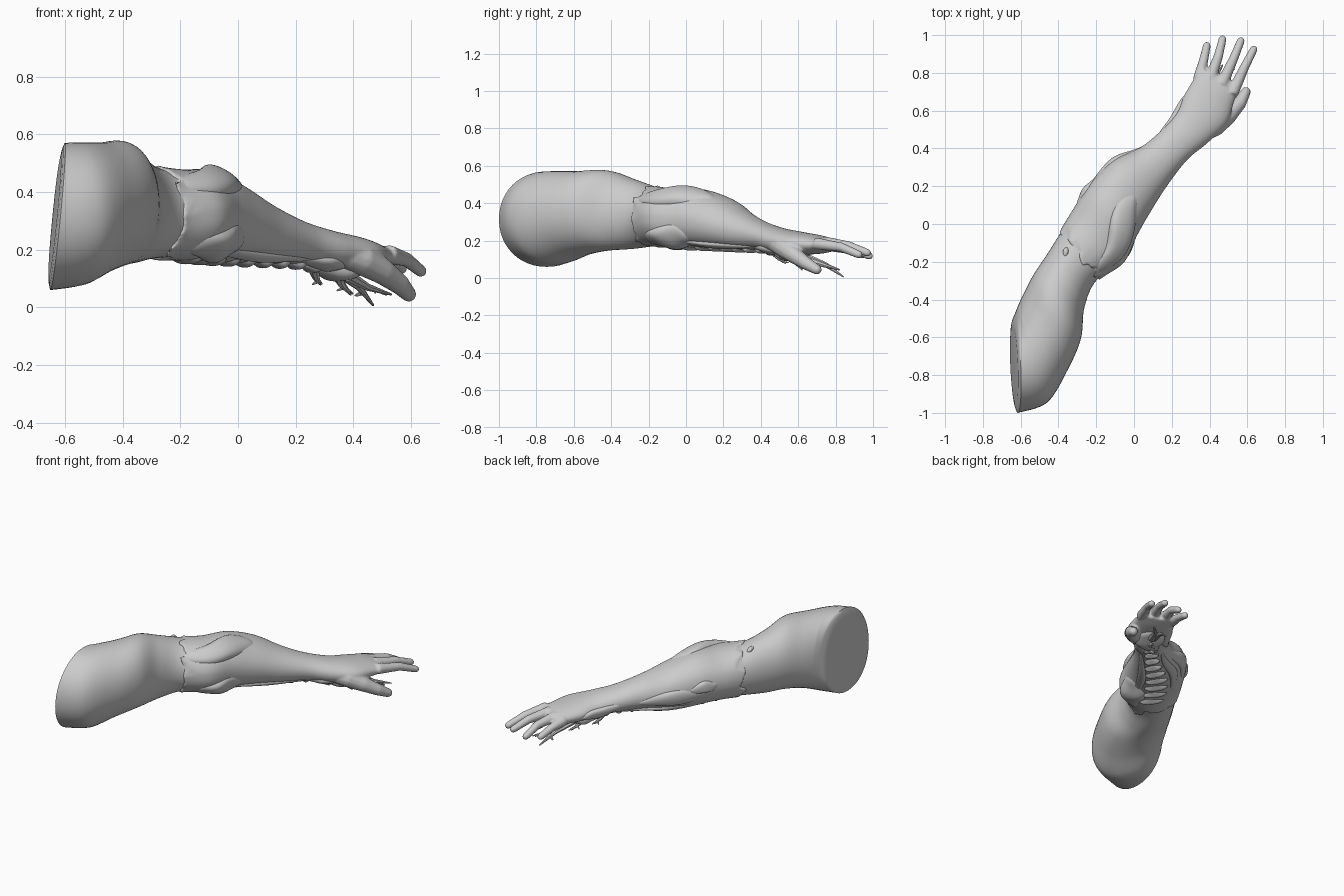
import bpy, bmesh, math, random
from mathutils import Vector as V

if "Cube" in bpy.data.objects:
    bpy.data.objects.remove(bpy.data.objects["Cube"])

random.seed(4)

# Arm sections: left xy, right xy, bottom z, top z
SEC = [(-.635, -.49, -.615, -1.0, .06, .57), (-.615, -.435, -.46, -.945, .078, .572),
       (-.58, -.36, -.355, -.78, .12, .572), (-.53, -.265, -.282, -.61, .145, .576),
       (-.46, -.16, -.262, -.44, .155, .53), (-.385, -.04, -.20, -.30, .17, .485),
       (-.325, .06, -.06, -.20, .17, .47), (-.235, .20, .01, -.06, .165, .47),
       (-.11, .33, .08, .06, .16, .425), (.03, .40, .17, .20, .155, .355),
       (.13, .48, .28, .34, .15, .30), (.22, .58, .39, .43, .13, .268),
       (.265, .68, .49, .53, .125, .248), (.32, .775, .53, .65, .13, .228),
       (.34, .83, .56, .735, .145, .205)]


def section(t):
    """Catmull-Rom interpolation of the section table."""
    n = len(SEC) - 1
    i = max(0, min(int(t), n - 1))
    f = t - i
    p = [SEC[max(0, min(k, n))] for k in (i - 1, i, i + 1, i + 2)]
    return [.5 * (2 * b + (c - a) * f + (2 * a - 5 * b + 4 * c - d) * f * f
                  + (3 * b - a - 3 * c + d) * f ** 3) for a, b, c, d in zip(*p)]


def surf(t, deg, off=0.0):
    """Point on the arm: 0 = right, 90 = top, 180 = left, 270 = bottom."""
    lx, ly, rx, ry, z0, z1 = section(t)
    c = V(((lx + rx) / 2, (ly + ry) / 2, (z0 + z1) / 2))
    across = V((rx - lx, ry - ly, 0)) / 2
    w, h = across.length + off, (z1 - z0) / 2 + off
    a = math.radians(deg)
    ca, sa = [math.copysign(abs(v) ** .96, v) for v in (math.cos(a), math.sin(a))]
    p = c + across.normalized() * (ca * w) + V((0, 0, sa * h))
    p.x += .025 * sa * max(0, 1 - t)       # leaning shoulder cut
    return p


def loft(bm, rings):
    rows = [[bm.verts.new(p) for p in r] for r in rings]
    n = len(rows[0])
    for a, b in zip(rows, rows[1:]):
        for k in range(n):
            bm.faces.new((a[k], a[(k + 1) % n], b[(k + 1) % n], b[k]))
    bm.faces.new(rows[0][::-1])
    bm.faces.new(rows[-1])


def tube(bm, pts, radii, n=12):
    """Tapered round tube through points with a rounded tip."""
    pts = [V(p) for p in pts]
    d = (pts[-1] - pts[-2]).normalized()
    r = radii[-1]
    pts += [pts[-1] + d * r * .6, pts[-1] + d * r * .95]
    radii = list(radii) + [r * .78, r * .25]
    rings = []
    for i, (p, r) in enumerate(zip(pts, radii)):
        t = (pts[min(i + 1, len(pts) - 1)] - pts[max(i - 1, 0)]).normalized()
        s = t.cross(V((0, 0, 1))).normalized()
        u = s.cross(t)
        rings.append([p + (s * math.cos(k * math.tau / n) + u * math.sin(k * math.tau / n)) * r
                      for k in range(n)])
    loft(bm, rings)


def finish(bm, name, angle=40):
    bmesh.ops.recalc_face_normals(bm, faces=bm.faces)
    me = bpy.data.meshes.new(name)
    bm.to_mesh(me)
    bm.free()
    ob = bpy.data.objects.new(name, me)
    bpy.context.collection.objects.link(ob)
    bpy.ops.object.select_all(action='DESELECT')
    ob.select_set(True)
    bpy.context.view_layer.objects.active = ob
    bpy.ops.object.shade_smooth_by_angle(angle=math.radians(angle))
    return ob


# Upper arm with softly rounded shoulder cut
bm = bmesh.new()
rings = [[surf(i / 8, k * 7.5) for k in range(48)] for i in range(47)]
mid = sum(rings[0], V()) / 48
for s, dx in ((.93, -.006), (.8, -.01)):
    rings.insert(0, [mid.lerp(surf(0, k * 7.5), s) + V((dx, 0, 0)) for k in range(48)])
loft(bm, rings)
finish(bm, "upper_arm", 60)

# Forearm skin with torn edge at the elbow, blended with the hand
def torn(deg):
    a = math.radians(deg)
    return 5.15 + .16 * math.sin(3 * a + 1) + .2 * math.sin(8 * a) + .1 * math.sin(17 * a)


bm = bmesh.new()
rings = []
for i in range(73):
    f = i / 72
    off = .009 * max(0, 1 - f * 1.5)
    rings.append([surf(torn(k * 4) * (1 - f) + 14 * f, k * 4, off) for k in range(90)])
loft(bm, rings)
FINGERS = [((.345, .77, .175), (.367, .86, .155), (.386, .945, .125)),
           ((.405, .77, .185), (.447, .89, .165), (.469, .98, .118)),
           ((.465, .74, .19), (.525, .87, .172), (.566, .97, .135)),
           ((.52, .69, .185), (.585, .83, .165), (.634, .925, .125))]
for a, b, c in FINGERS:
    tube(bm, (a, b, c), (.033, .025, .021))
tube(bm, ((.34, .46, .19), (.43, .52, .165), (.50, .575, .125), (.56, .64, .08), (.592, .70, .045)),
     (.04, .055, .046, .036, .027))
arm = finish(bm, "forearm_and_hand")
m = arm.modifiers.new("blend", 'REMESH')
m.mode = 'VOXEL'
m.voxel_size = .007
m.use_smooth_shade = True
m = arm.modifiers.new("soften", 'SMOOTH')
m.factor = .5
m.iterations = 4


# Raised growth plates following the arm surface
def plate(name, start, end, half, height, lump=.15):
    bm = bmesh.new()
    n, m = 40, 10
    (t0, a0), (t1, a1) = start, end
    rows = []
    for j in range(1, m + 1):
        r = j / m
        row = []
        for k in range(n):
            th = k * math.tau / n
            u = r * math.cos(th)
            v = r * math.sin(th) * (1 + lump * math.sin(3 * th + t0))
            s = (u + 1) / 2
            off = height * (1 - r ** 5) * (.8 + .2 * math.cos(5 * u + v)) - .012 * r ** 5
            row.append(bm.verts.new(surf(t0 + (t1 - t0) * s, a0 + (a1 - a0) * s + half * v, off)))
        rows.append(row)
    bm.faces.new(rows[0])
    for a, b in zip(rows, rows[1:]):
        for k in range(n):
            bm.faces.new((a[k], a[(k + 1) % n], b[(k + 1) % n], b[k]))
    finish(bm, name, 50)


plate("elbow_top_plate", (5.0, 38), (8.1, 74), 31, .034)
plate("elbow_side_plate", (5.4, -50), (7.5, -36), 34, .034)
plate("forearm_left_plate", (6.5, 196), (9.4, 192), 24, .02)
plate("forearm_left_ridge", (6.2, 178), (7.4, 180), 15, .022)
plate("wrist_left_plate", (9.9, 192), (12.2, 195), 34, .018)
plate("wrist_right_plate", (9.8, -62), (11.3, -58), 28, .016)
plate("elbow_boss", (4.5, 118), (4.85, 118), 8, .012, 0)
# Raised rims on both sides of the underside ribs
plate("underside_rim_right", (6.0, 304), (10.4, 306), 13, .018)
plate("underside_rim_left", (6.0, 234), (10.4, 232), 13, .018)

# Segmented ribs along the underside
for i in range(9):
    t = 5.9 + i * .54
    plate(f"underside_rib_{i + 1}", (t, 270), (t + .56, 270), 27, .02, 0)

# Wrist growth under the palm
plate("wrist_growth", (10.4, 262), (12.6, 275), 42, .036, .25)

# Tendrils hanging below wrist and palm
TENDRILS = [((.36, .62, .12), (.42, .75, .07), (.468, .84, .008)),
            ((.38, .62, .11), (.45, .74, .07), (.53, .82, .045)),
            ((.34, .56, .12), (.36, .59, .08), (.39, .62, .045)),
            ((.26, .47, .14), (.27, .50, .105), (.285, .53, .08))]
bm = bmesh.new()
for a, b, c in TENDRILS:
    tube(bm, (a, b, c), (.022, .013, .004), 8)
    for _ in range(2):
        q = V(b).lerp(V(c), random.uniform(.2, .6))
        d = V((random.uniform(-.03, .03), random.uniform(0, .04), -.012))
        tube(bm, (q, q + d * .5, q + d), (.008, .006, .003), 6)
finish(bm, "tendrils")
